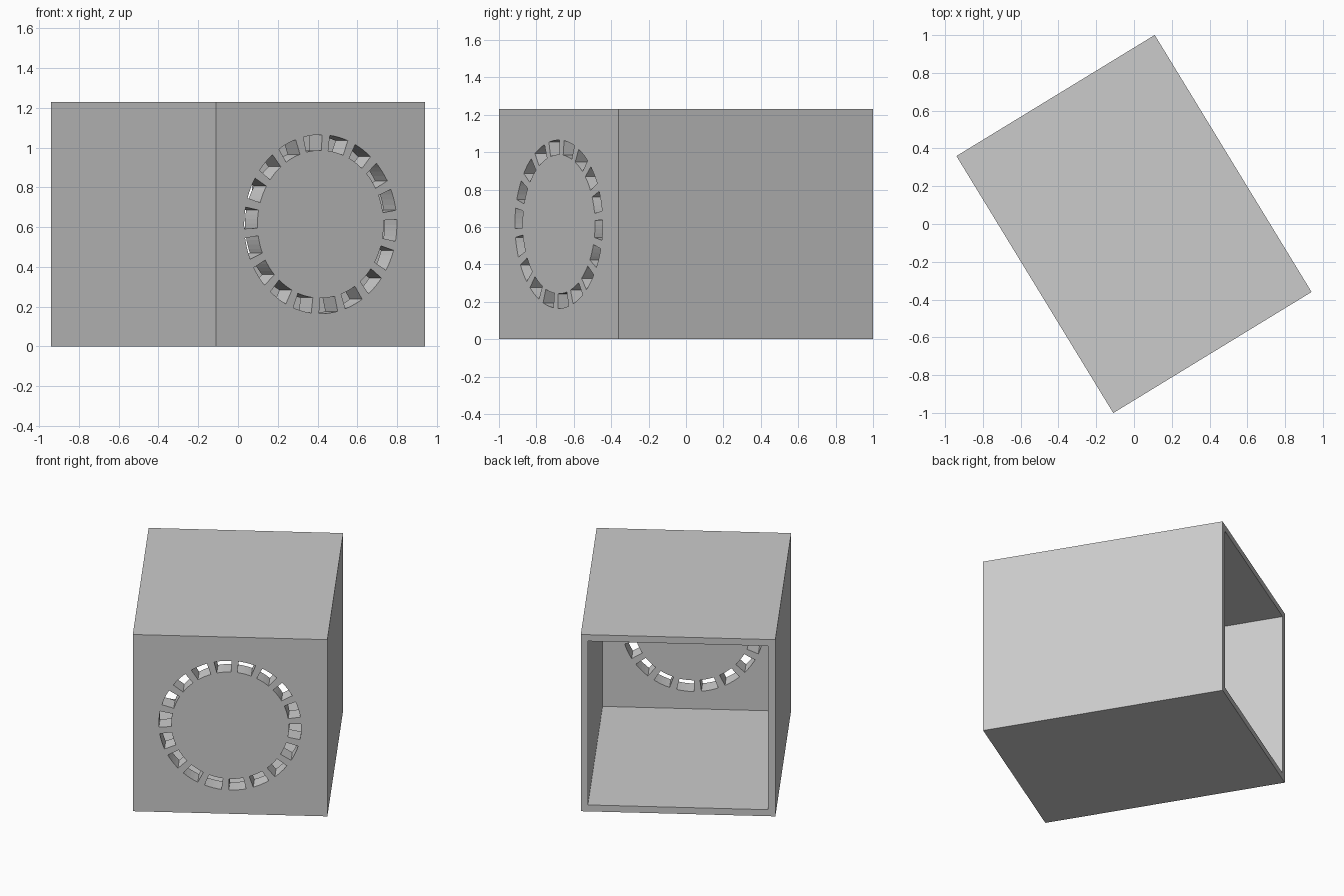
import bpy
import bmesh
import math

WIDTH, DEPTH, HEIGHT = 1.23, 1.594, 1.23
WALL, FRONT_WALL = 0.045, 0.12
TURN = math.radians(31.4)
SLOTS, INNER, OUTER = 18, 0.372, 0.45
SLOT_ARC, FIRST_SLOT = math.radians(14), math.radians(-4)
ARC_STEPS = 4

cube = bpy.data.objects.get("Cube")
if cube:
    bpy.data.objects.remove(cube, do_unlink=True)

# One grey for the whole housing
grey = bpy.data.materials.new("plain grey")
grey.use_nodes = True
colour = (0.6, 0.6, 0.6, 1)
grey.diffuse_color = colour
grey.node_tree.nodes["Principled BSDF"].inputs["Base Color"].default_value = colour


def add_object(name, bm):
    bmesh.ops.recalc_face_normals(bm, faces=bm.faces)
    mesh = bpy.data.meshes.new(name)
    bm.to_mesh(mesh)
    bm.free()
    mesh.materials.append(grey)
    obj = bpy.data.objects.new(name, mesh)
    bpy.context.collection.objects.link(obj)
    obj.location.z = HEIGHT / 2
    obj.rotation_euler.z = TURN
    return obj


# Housing: a block hollowed out from its open rear face
bm = bmesh.new()
bmesh.ops.create_cube(bm, size=1)
bmesh.ops.scale(bm, vec=(WIDTH, DEPTH, HEIGHT), verts=bm.verts)
rear = max(bm.faces, key=lambda f: f.calc_center_median().y)
bmesh.ops.inset_region(bm, faces=[rear], thickness=WALL, use_even_offset=True)
pushed = bmesh.ops.extrude_face_region(bm, geom=[rear])["geom"]
moved = [v for v in pushed if isinstance(v, bmesh.types.BMVert)]
bmesh.ops.translate(bm, vec=(0, FRONT_WALL - DEPTH, 0), verts=moved)
if rear.is_valid:
    bmesh.ops.delete(bm, geom=[rear], context='FACES_ONLY')
housing = add_object("housing", bm)

# Cutter: a ring of curved slots passing through the front wall
bm = bmesh.new()
front = -DEPTH / 2
for i in range(SLOTS):
    middle = FIRST_SLOT + i * math.tau / SLOTS
    angles = [middle + SLOT_ARC * (k / ARC_STEPS - 0.5) for k in range(ARC_STEPS + 1)]
    outline = [(OUTER, a) for a in angles] + [(INNER, a) for a in reversed(angles)]
    verts = [bm.verts.new((r * math.cos(a), front - 0.1, r * math.sin(a))) for r, a in outline]
    face = bm.faces.new(verts)
    geom = bmesh.ops.extrude_face_region(bm, geom=[face])["geom"]
    far = [v for v in geom if isinstance(v, bmesh.types.BMVert)]
    bmesh.ops.translate(bm, vec=(0, FRONT_WALL + 0.2, 0), verts=far)
cutter = add_object("slot_cutter", bm)
cutter.hide_render = True

# Cut the slots, then drop the cutter
cut = housing.modifiers.new("slots", 'BOOLEAN')
cut.operation = 'DIFFERENCE'
cut.solver = 'EXACT'
cut.object = cutter
bpy.context.view_layer.objects.active = housing
bpy.ops.object.modifier_apply(modifier=cut.name)
bpy.data.objects.remove(cutter, do_unlink=True)
